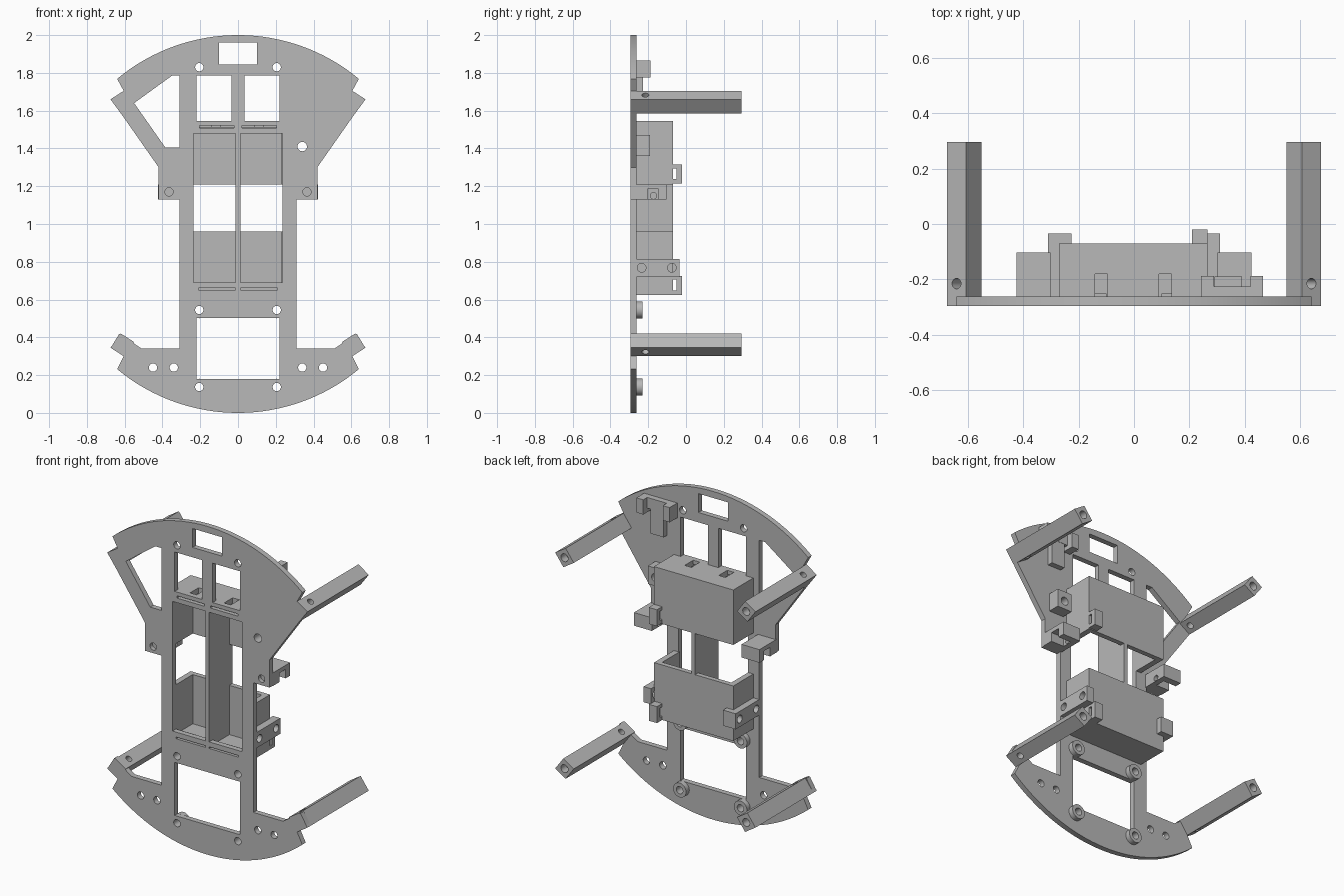
import bpy, bmesh, math
from mathutils import Matrix, Vector

if "Cube" in bpy.data.objects:
    bpy.data.objects.remove(bpy.data.objects["Cube"])

grey = bpy.data.materials.new("plain_grey")
grey.use_nodes = True
colour = (0.48, 0.48, 0.48, 1)
grey.diffuse_color = colour
grey.node_tree.nodes["Principled BSDF"].inputs["Base Color"].default_value = colour

FRONT, BACK = -0.295, -0.262      # plate faces
SEAT = -0.27                      # parts sink slightly into the plate
REAR = -0.07                      # rear face of the trays
parts = []


def finish(name, bm):
    bmesh.ops.recalc_face_normals(bm, faces=bm.faces)
    mesh = bpy.data.meshes.new(name)
    bm.to_mesh(mesh)
    bm.free()
    mesh.materials.append(grey)
    ob = bpy.data.objects.new(name, mesh)
    bpy.context.collection.objects.link(ob)
    parts.append(ob)
    return ob


def prism(name, outline, y0, y1):
    """Extrude an x-z outline along y."""
    bm = bmesh.new()
    face = bm.faces.new([bm.verts.new((x, y0, z)) for x, z in outline])
    new = bmesh.ops.extrude_face_region(bm, geom=[face])["geom"]
    bmesh.ops.translate(bm, vec=(0, y1 - y0, 0),
                        verts=[v for v in new if isinstance(v, bmesh.types.BMVert)])
    return finish(name, bm)


def box(name, x, y, z, side=1):
    a, b = x[0] * side, x[1] * side
    return prism(name, [(a, z[0]), (b, z[0]), (b, z[1]), (a, z[1])], *y)


def rod(name, centre, axis, radius, length):
    bm = bmesh.new()
    turn = Vector(axis).to_track_quat("Z", "Y").to_matrix().to_4x4()
    bmesh.ops.create_cone(bm, cap_ends=True, segments=24, radius1=radius, radius2=radius,
                          depth=length, matrix=Matrix.Translation(centre) @ turn)
    return finish(name, bm)


def hole(x, z, radius, y=-0.28, length=0.2):
    return rod("cutter", (x, y, z), (0, 1, 0), radius, length)


def cut(target, cutters):
    for c in cutters:
        mod = target.modifiers.new("cut", "BOOLEAN")
        mod.operation, mod.solver, mod.object = "DIFFERENCE", "EXACT", c
        with bpy.context.temp_override(object=target, active_object=target):
            bpy.ops.object.modifier_apply(modifier=mod.name)
        parts.remove(c)
        bpy.data.objects.remove(c)


def window(x, z):
    return box("cutter", x, (-0.4, -0.2), z)


# Base plate: two arcs of one circle joined by a waisted outline
def arc(sign):
    reach = math.asin(0.64)
    angles = [reach * (1 - i / 16) * sign for i in range(33)]
    return [(math.sin(a), 1 + sign * math.cos(a)) for a in angles]


side = [(0.605, 0.30), (0.672, 0.347), (0.628, 0.42), (0.51, 0.34), (0.31, 0.34),
        (0.31, 1.13), (0.42, 1.13), (0.42, 1.30), (0.672, 1.66), (0.605, 1.705)]
outline = (side + arc(1) + [(-x, z) for x, z in reversed(side)] + arc(-1))
plate = prism("base_plate", outline, FRONT, BACK)

openings = [window((-0.235, 0.235), (0.69, 1.48)),
            window((-0.22, 0.22), (0.18, 0.503)),
            window((-0.1, 0.1), (1.845, 1.96)),
            window((-0.21, 0.21), (0.65, 0.66)),
            prism("cutter", [(-0.31, 1.785), (-0.35, 1.785), (-0.55, 1.64),
                             (-0.385, 1.405), (-0.31, 1.405)], -0.4, -0.2),
            hole(0.34, 1.41, 0.025)]
for s in (-1, 1):
    openings.append(window((min(s * 0.035, s * 0.22), max(s * 0.035, s * 0.22)), (1.545, 1.785)))
    openings.append(window((min(s * 0.02, s * 0.205), max(s * 0.02, s * 0.205)), (1.508, 1.522)))
    for x, z in ((0.205, 0.545), (0.205, 0.137), (0.205, 1.83),
                 (0.34, 0.24), (0.45, 0.24), (0.365, 1.17)):
        openings.append(hole(s * x, z, 0.022))
cut(plate, openings)

# Four corner posts with a cross hole and a hole in the rear end
section = [(0.605, 1.705), (0.675, 1.66), (0.62, 1.585), (0.55, 1.63)]
for s in (-1, 1):
    for level in ("upper", "lower"):
        def place(p):
            return (s * p[0], p[1] if level == "upper" else 2.005 - p[1])
        post = prism(level + "_post", [place(p) for p in section], FRONT, 0.295)
        x, z = place((0.6125, 1.645))
        ox, oz = place((0.64, 1.6825))
        cut(post, [rod("cutter", (x, -0.215, z), (ox - x, 0, oz - z), 0.019, 0.2),
                   hole(x, z, 0.024, 0.295, 0.1)])

# Battery trays: open toward the front and toward each other
upper_tray = box("upper_tray", (-0.27, 0.265), (SEAT, REAR), (1.21, 1.545))
cut(upper_tray, [box("cutter", (-0.235, 0.23), (-0.4, -0.1), (1.1, 1.51)),
                 box("cutter", (-0.14, -0.095), (-0.4, -0.18), (1.45, 1.6)),
                 box("cutter", (0.09, 0.135), (-0.4, -0.18), (1.45, 1.6))])
lower_tray = box("lower_tray", (-0.27, 0.265), (SEAT, REAR), (0.625, 0.96))
cut(lower_tray, [box("cutter", (-0.235, 0.23), (-0.4, -0.1), (0.66, 1.1))])
box("centre_divider", (-0.012, 0.012), (FRONT, REAR), (0.65, 1.51))

# Small retaining tabs at both ends of the battery bay
for s in (-1, 1):
    for x in ((0.03, 0.055), (0.165, 0.21)):
        box("upper_tab", x, (FRONT, -0.25), (1.485, 1.497), s)
    box("lower_tab", (0.1, 0.21), (FRONT, -0.25), (0.672, 0.684), s)

# Slotted lugs on the tray backs
for z in (1.215, 0.625):
    lug = box("slotted_lug", (0.21, 0.265), (-0.075, -0.02), (z, z + 0.1))
    cut(lug, [box("cutter", (0.1, 0.4), (REAR, -0.05), (z + 0.022, z + 0.08))])

# Arms beside the lower tray, drilled at both ends
for s in (-1, 1):
    arm = box("tray_arm", (0.26, 0.31), (SEAT, -0.035), (0.72, 0.815), s)
    cut(arm, [rod("cutter", (s * 0.28, y, 0.768), (1, 0, 0), 0.023, 0.2)
              for y in (-0.075, -0.235)])
box("arm_return", (-0.27, -0.225), (-0.075, -0.035), (0.72, 0.815))

# Notched mounts on the plate shoulders
for s in (-1, 1):
    mount = box("shoulder_mount", (0.302, 0.423), (SEAT, -0.103), (1.13, 1.21), s)
    cut(mount, [box("cutter", (0.335, 0.5), (-0.205, -0.145), (1.0, 1.185), s),
                rod("cutter", (s * 0.32, -0.172, 1.15), (1, 0, 0), 0.017, 0.1)])

# Drilled block beside the upper tray
sensor_block = box("drilled_block", (0.29, 0.39), (SEAT, -0.19), (1.36, 1.47))
cut(sensor_block, [hole(0.34, 1.41, 0.025, -0.22, 0.3)])

# Eared bracket near the top
for x in (0.242, 0.42):
    box("bracket_ear", (x, x + 0.046), (SEAT, -0.188), (1.775, 1.865))
box("bracket_bar", (0.28, 0.43), (SEAT, -0.226), (1.80, 1.865))
box("bracket_leg", (0.31, 0.40), (SEAT, -0.228), (1.65, 1.81))

# Ring bosses around the lower window
for s in (-1, 1):
    for z in (0.545, 0.137):
        boss = rod("ring_boss", (s * 0.205, -0.248, z), (0, 1, 0), 0.044, 0.034)
        cut(boss, [hole(s * 0.205, z, 0.022)])

# Smooth round walls, keep edges sharp
bpy.ops.object.select_all(action="DESELECT")
for ob in parts:
    ob.select_set(True)
bpy.context.view_layer.objects.active = plate
bpy.ops.object.shade_smooth_by_angle(angle=math.radians(30))
